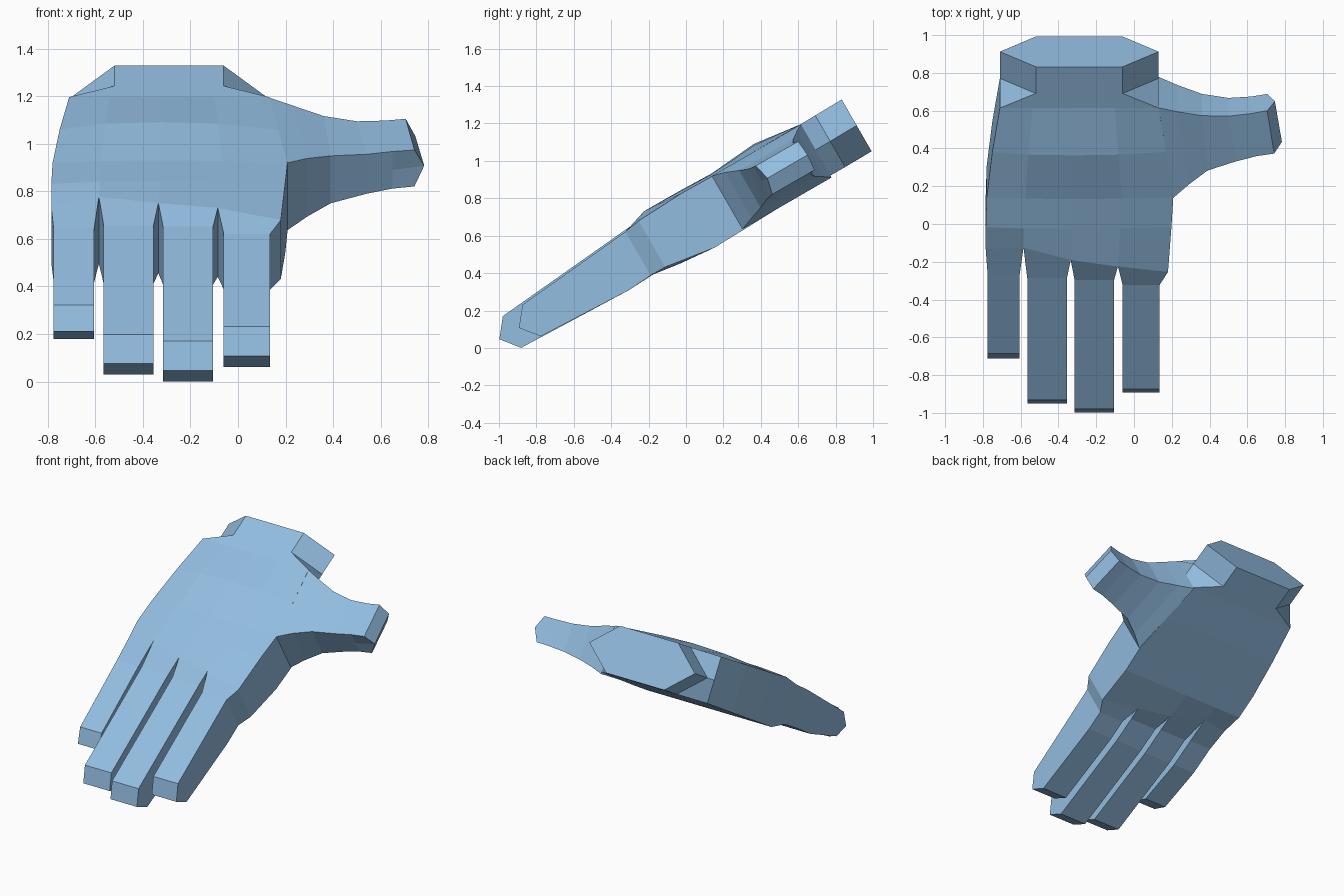
import bpy, bmesh, math
from mathutils import Vector

if "Cube" in bpy.data.objects:
    bpy.data.objects.remove(bpy.data.objects["Cube"])

# single skin colour
skin = bpy.data.materials.new("light_blue")
skin.diffuse_color = (0.29, 0.51, 0.75, 1)
skin.use_nodes = True
skin.node_tree.nodes["Principled BSDF"].inputs["Base Color"].default_value = skin.diffuse_color

C, S = math.cos(math.radians(30)), math.sin(math.radians(30))


def tilt(x, u, v):
    """Hand space (x across, u towards the wrist, v thickness) to world, tilted 30 degrees."""
    return Vector((x, C * u - S * v, S * u + C * v))


def loft(name, rings, cap_end=True):
    """Bridge rings of equal length; the first ring stays open where it meets its neighbour."""
    bm = bmesh.new()
    loops = [[bm.verts.new(tilt(*p)) for p in r] for r in rings]
    n = len(loops[0])
    for a, b in zip(loops, loops[1:]):
        for i in range(n):
            j = (i + 1) % n
            bm.faces.new((a[i], a[j], b[j], b[i]))
    if cap_end:
        bm.faces.new(loops[-1])
    bmesh.ops.recalc_face_normals(bm, faces=bm.faces)
    mesh = bpy.data.meshes.new(name)
    bm.to_mesh(mesh)
    bm.free()
    mesh.materials.append(skin)
    obj = bpy.data.objects.new(name, mesh)
    bpy.context.collection.objects.link(obj)
    return obj


# knuckle line: x, u, bottom v, top v at the finger boundaries
KNUCKLE = [(-0.785, 0.25, 0.43, 0.70), (-0.585, 0.28, 0.41, 0.735),
           (-0.335, 0.21, 0.405, 0.745), (-0.085, 0.17, 0.41, 0.745),
           (0.18, 0.12, 0.43, 0.715)]


def side_mid(p):
    return (p[0], p[1], (p[2] + p[3]) / 2)


def knuckle_ring(line):
    return ([side_mid(line[0])] + [(x, u, t) for x, u, b, t in line]
            + [side_mid(line[-1])] + [(x, u, b) for x, u, b, t in reversed(line)])


def palm_ring(u, xl, xr, vb, vt, crown=0.0, inset=0.0):
    mid = (vb + vt) / 2
    fr = [0, 0.207, 0.466, 0.725, 1]
    bump = [0, 0.8, 1, 0.8, 0]
    xs = [xl + inset + (xr - xl - 2 * inset) * f for f in fr]
    top = [(x, u, vt + crown * k) for x, k in zip(xs, bump)]
    bottom = [(x, u, vb) for x in reversed(xs)]
    return [(xl, u, mid)] + top + [(xr, u, mid)] + bottom


# palm running into the hexagonal wrist stub
loft("palm_and_wrist", [
    knuckle_ring(KNUCKLE),
    palm_ring(0.40, -0.785, 0.198, 0.388, 0.728, 0.016),
    palm_ring(0.58, -0.78, 0.208, 0.393, 0.725, 0.014),
    palm_ring(0.86, -0.75, 0.17, 0.402, 0.727, 0.036),
    palm_ring(1.13, -0.71, 0.13, 0.412, 0.729),
    palm_ring(1.22, -0.71, 0.13, 0.412, 0.731, 0, 0.19),
    palm_ring(1.385, -0.71, 0.13, 0.414, 0.734, 0, 0.19)])


def hexa(xl, xr, u, vb, vt, u_mid=None):
    m, um = (vb + vt) / 2, u if u_mid is None else u_mid
    return [(xl, um, m), (xl, u, vt), (xr, u, vt),
            (xr, um, m), (xr, u, vb), (xl, u, vb)]


# fingers: name, left x, right x, straight start u, tip u, root top, tip bottom, tip top
FINGERS = [("little_finger", -0.775, -0.605, 0.09, -0.51, 0.69, 0.455, 0.622),
           ("ring_finger", -0.565, -0.355, 0.08, -0.785, 0.712, 0.443, 0.637),
           ("middle_finger", -0.315, -0.105, 0.07, -0.841, 0.712, 0.441, 0.637),
           ("index_finger", -0.06, 0.135, 0.03, -0.72, 0.70, 0.442, 0.637)]
for i, (name, xl, xr, us, tip, vroot, vb, vt) in enumerate(FINGERS):
    l, r = KNUCKLE[i], KNUCKLE[i + 1]
    root = [side_mid(l), (l[0], l[1], l[3]), (r[0], r[1], r[3]),
            side_mid(r), (r[0], r[1], r[2]), (l[0], l[1], l[2])]
    k = (us + 0.11) / (us - tip - 0.078)
    rings = [root, hexa(xl, xr, us, 0.43, vroot),
             hexa(xl, xr, -0.11, 0.42, vroot + (vt - vroot) * k),
             hexa(xl, xr, tip + 0.078, vb, vt, tip)]
    # chamfered tip closes on the pointed middle edge
    finger = loft(name, rings, cap_end=False)
    bm = bmesh.new()
    bm.from_mesh(finger.data)
    bm.verts.ensure_lookup_table()
    a = bm.verts[-6:]
    bm.faces.new((a[0], a[1], a[2], a[3]))
    bm.faces.new((a[0], a[3], a[4], a[5]))
    bmesh.ops.recalc_face_normals(bm, faces=bm.faces)
    bm.to_mesh(finger.data)
    bm.free()


# thumb: front x, back x, front u, back u, bottom v, top v
THUMB = [(0.208, 0.13, 0.58, 1.13, 0.400, 0.727),
         (0.29, 0.23, 0.65, 1.095, 0.425, 0.708),
         (0.39, 0.36, 0.72, 1.055, 0.450, 0.680),
         (0.54, 0.50, 0.765, 1.042, 0.470, 0.662),
         (0.65, 0.62, 0.795, 1.055, 0.478, 0.658),
         (0.742, 0.705, 0.81, 1.072, 0.480, 0.657)]
rings = []
for xf, xb, uf, ub, vb, vt in THUMB:
    m = (vb + vt) / 2
    last = xf > 0.7
    tip = 0.041 if last else 0
    rings.append([(xf + tip, uf + tip * 0.5, m), (xf, uf, vt), (xb, ub, vt),
                  (xb + tip, ub + tip * 0.15, m), (xb, ub, vb), (xf, uf, vb)])
loft("thumb", rings[:-1], cap_end=False)
tip_ring = rings[-1]
thumb_tip = loft("thumb_tip", rings[-2:], cap_end=False)
bm = bmesh.new()
bm.from_mesh(thumb_tip.data)
bm.verts.ensure_lookup_table()
a = bm.verts[-6:]
bm.faces.new((a[0], a[1], a[2], a[3]))
bm.faces.new((a[0], a[3], a[4], a[5]))
bmesh.ops.recalc_face_normals(bm, faces=bm.faces)
bm.to_mesh(thumb_tip.data)
bm.free()
